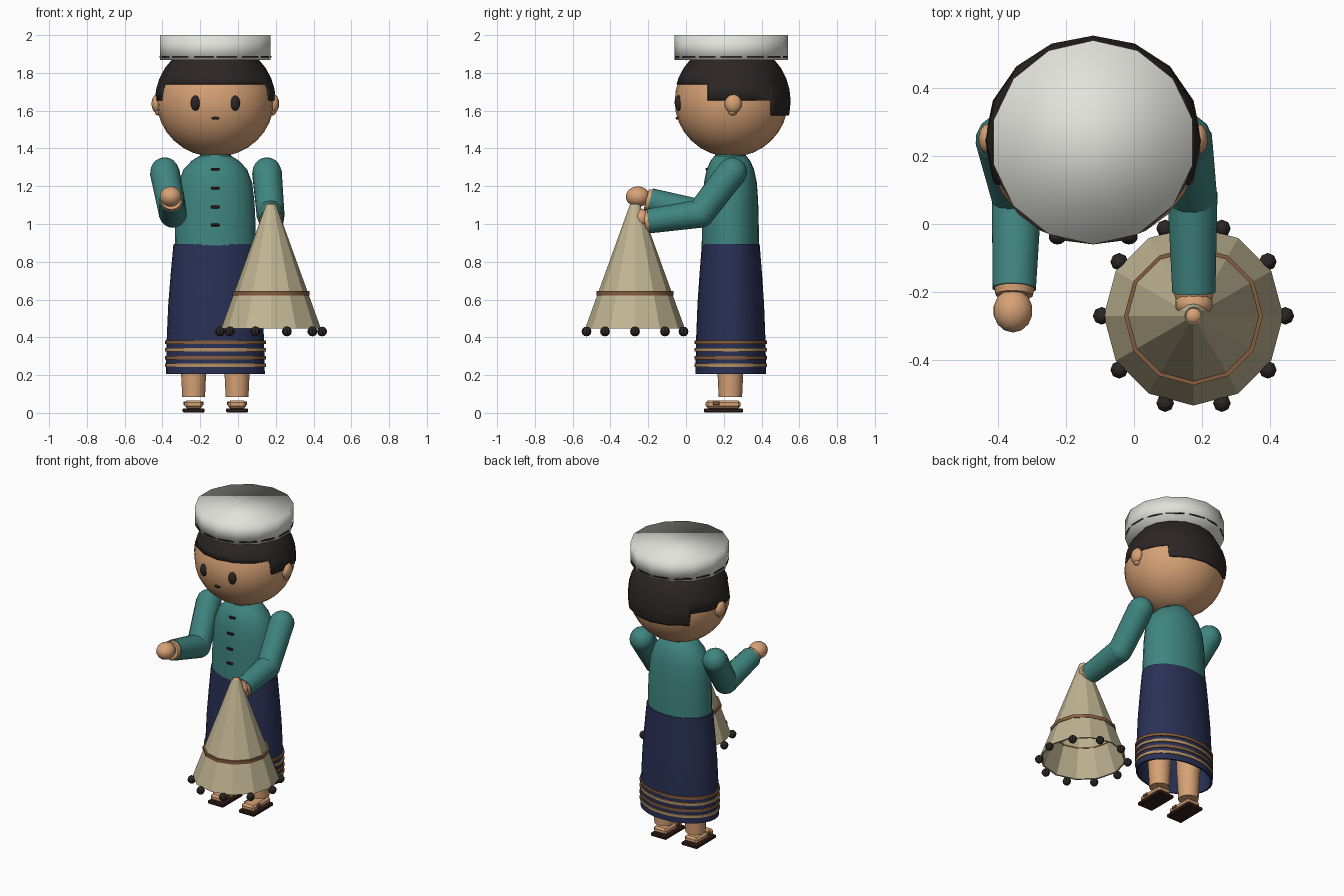
import bpy, bmesh, math
from mathutils import Vector, Matrix

if "Cube" in bpy.data.objects:
    bpy.data.objects.remove(bpy.data.objects["Cube"])

CX, CY = -0.12, 0.24   # body axis


def mat(name, *rgb):
    m = bpy.data.materials.new(name)
    m.diffuse_color = (*rgb, 1)
    m.use_nodes = True
    m.node_tree.nodes["Principled BSDF"].inputs["Base Color"].default_value = m.diffuse_color
    return m


SKIN = mat("skin", 0.68, 0.36, 0.18)
TEAL = mat("teal cloth", 0.05, 0.235, 0.215)
NAVY = mat("navy cloth", 0.022, 0.03, 0.09)
DARK = mat("charcoal", 0.025, 0.019, 0.019)
WHITE = mat("off white", 0.76, 0.76, 0.72)
STRAW = mat("pale straw", 0.53, 0.46, 0.29)
BROWN = mat("brown", 0.24, 0.11, 0.05)
TAN = mat("tan stripe", 0.47, 0.28, 0.13)
SOLE = mat("dark brown", 0.035, 0.014, 0.011)


def finish(name, bm, material, angle=40):
    """Turn a bmesh into an object; angle 0 keeps flat faces."""
    bmesh.ops.recalc_face_normals(bm, faces=bm.faces[:])
    me = bpy.data.meshes.new(name)
    bm.to_mesh(me)
    bm.free()
    me.materials.append(material)
    ob = bpy.data.objects.new(name, me)
    bpy.context.collection.objects.link(ob)
    if angle >= 180:
        for p in me.polygons:
            p.use_smooth = True
    elif angle:
        bpy.ops.object.select_all(action='DESELECT')
        ob.select_set(True)
        bpy.context.view_layer.objects.active = ob
        bpy.ops.object.shade_smooth_by_angle(angle=math.radians(angle))
    return ob


def place(loc, scale):
    return Matrix.Translation(loc) @ Matrix.Diagonal((*scale, 1))


def ball(name, loc, scale, material, seg=16, rings=10, angle=60):
    bm = bmesh.new()
    bmesh.ops.create_uvsphere(bm, u_segments=seg, v_segments=rings, radius=1,
                              matrix=place(loc, scale))
    return finish(name, bm, material, angle)


def box(name, loc, size, material, bevel=0.0):
    bm = bmesh.new()
    bmesh.ops.create_cube(bm, size=1, matrix=place(loc, size))
    if bevel:
        bmesh.ops.bevel(bm, geom=bm.edges[:], offset=bevel, segments=1, affect='EDGES')
    return finish(name, bm, material, 0)


def lathe(name, profile, x, y, material, seg=24, caps=(True, True), closed=False, angle=40):
    """Elliptical rings (rx, ry, z) joined from bottom to top."""
    bm = bmesh.new()
    rings = [[bm.verts.new((x + rx * math.sin(math.tau * i / seg),
                            y + ry * math.cos(math.tau * i / seg), z))
              for i in range(seg)] for rx, ry, z in profile]
    pairs = list(zip(rings, rings[1:]))
    if closed:
        pairs.append((rings[-1], rings[0]))
    for a, b in pairs:
        for i in range(seg):
            j = (i + 1) % seg
            bm.faces.new((a[i], a[j], b[j], b[i]))
    if not closed:
        if caps[0]:
            bm.faces.new(rings[0])
        if caps[1]:
            bm.faces.new(rings[-1])
    return finish(name, bm, material, angle)


def band(name, rx, ry, z, half, material, x, y, seg=24, thick=0.012):
    """Slim closed hoop around an axis."""
    prof = [(rx - thick, ry - thick, z - half), (rx, ry, z - half),
            (rx, ry, z + half), (rx - thick, ry - thick, z + half)]
    return lathe(name, prof, x, y, material, seg, closed=True)


def limb(name, p, q, r1, r2, material, seg=14):
    """Tapered tube from p to q."""
    p, q = Vector(p), Vector(q)
    d = q - p
    bm = bmesh.new()
    bmesh.ops.create_cone(bm, cap_ends=True, segments=seg, radius1=r1, radius2=r2, depth=d.length,
                          matrix=Matrix.Translation((p + q) / 2)
                          @ d.to_track_quat('Z', 'Y').to_matrix().to_4x4())
    return finish(name, bm, material)


# Head and ears
HZ = 1.65
ball("head", (CX, CY, HZ), (0.31, 0.30, 0.295), SKIN, 24, 16)
for s, side in ((-1, "right"), (1, "left")):
    ball(side + "_ear", (CX + s * 0.308, 0.25, 1.637), (0.03, 0.046, 0.05), SKIN, 12, 8)
    ball(side + "_ear_lobe", (CX + s * 0.303, 0.247, 1.598), (0.02, 0.026, 0.024), SKIN, 10, 6)
    ball(side + "_eye", (CX + s * 0.105, -0.038, 1.64), (0.026, 0.022, 0.04), DARK, 14, 10)
ball("mouth", (CX, -0.047, 1.56), (0.022, 0.008, 0.008), SOLE, 10, 6)

# Hair shell with a stepped hairline: high at front, low at the nape
bm = bmesh.new()
bmesh.ops.create_uvsphere(bm, u_segments=16, v_segments=16, radius=1,
                          matrix=place((CX, 0.245, HZ), (0.32, 0.309, 0.318)))
STEPS = ((0.115, 1.74), (0.455, 1.655), (9.0, 1.575))
for y, z in STEPS:
    for co, no in (((0, y, 0), (0, 1, 0)), ((0, 0, z), (0, 0, 1))):
        bmesh.ops.bisect_plane(bm, geom=bm.verts[:] + bm.edges[:] + bm.faces[:],
                               plane_co=co, plane_no=no)
drop = []
for f in bm.faces:
    c = f.calc_center_median()
    limit = next(z for y, z in STEPS if c.y < y)
    if c.z < limit:
        drop.append(f)
bmesh.ops.delete(bm, geom=drop, context='FACES')
hair = finish("hair", bm, DARK, 40)
shell = hair.modifiers.new("thickness", 'SOLIDIFY')
shell.thickness = 0.012
shell.offset = -1

# Round flat cap with a thin hem
lathe("cap", [(0.3, 0.3, 1.867), (0.3, 0.3, 2.0)], CX, CY, WHITE, 14, angle=180)
band("cap_hem", 0.2995, 0.2995, 1.885, 0.004, DARK, CX, CY, 22)

# Jacket with collar and buttons
lathe("jacket", [(0.215, 0.152, 0.885), (0.213, 0.15, 1.0), (0.207, 0.147, 1.12),
                 (0.195, 0.14, 1.22), (0.168, 0.125, 1.29), (0.125, 0.105, 1.335),
                 (0.085, 0.085, 1.36)], CX, 0.235, TEAL, 24)
lathe("collar", [(0.085, 0.085, 1.335), (0.08, 0.08, 1.385)], CX, 0.235, TEAL, 20)
for i, (z, y) in enumerate(((0.995, 0.085), (1.09, 0.087), (1.19, 0.093), (1.29, 0.112))):
    box("button_%d" % (i + 1), (CX, y, z), (0.044, 0.016, 0.014), SOLE, 0.003)

# Long skirt, open below, with woven stripes near the hem
lathe("skirt", [(0.25, 0.178, 0.205), (0.262, 0.187, 0.205), (0.258, 0.184, 0.38),
                (0.249, 0.176, 0.58), (0.236, 0.165, 0.74), (0.222, 0.153, 0.893),
                (0.2, 0.14, 0.893), (0.235, 0.165, 0.58)], CX, 0.237, NAVY, 28, closed=True)
for i, z in enumerate((0.252, 0.292, 0.334, 0.375)):
    band("skirt_stripe_%d" % (i + 1), 0.267, 0.191, z, 0.009,
         (TAN, BROWN)[i % 2], CX, 0.237, 28)

# Legs, feet and sandals
for s, side in ((-1, "right"), (1, "left")):
    x = CX + s * 0.115
    lathe(side + "_leg", [(0.062, 0.062, 0.085), (0.066, 0.066, 0.17), (0.073, 0.073, 0.3),
                          (0.078, 0.078, 0.5)], x, 0.235, SKIN, 14)
    box(side + "_foot", (x, 0.197, 0.045), (0.095, 0.185, 0.042), SKIN, 0.012)
    box(side + "_sole", (x, 0.199, 0.013), (0.116, 0.208, 0.022), SOLE, 0.005)
    box(side + "_strap", (x, 0.16, 0.051), (0.107, 0.036, 0.02), BROWN, 0.003)

# Arms: shoulder, elbow, wrist and hand for each side
ARMS = {
    "right": ((-0.388, 0.245, 1.275), (-0.345, 0.075, 1.055), (-0.352, -0.19, 1.125),
              (-0.356, -0.255, 1.145), (0.058, 0.064, 0.054)),
    "left": ((0.153, 0.245, 1.275), (0.172, 0.075, 1.055), (0.176, -0.2, 1.015),
             (0.176, -0.235, 1.03), (0.056, 0.042, 0.05)),
}
for side, (sh, el, wr, hand, size) in ARMS.items():
    ball(side + "_shoulder", sh, (0.078,) * 3, TEAL, 14, 10)
    limb(side + "_upper_sleeve", sh, el, 0.079, 0.074, TEAL)
    ball(side + "_elbow", el, (0.075,) * 3, TEAL, 14, 10)
    limb(side + "_fore_sleeve", el, wr, 0.075, 0.065, TEAL)
    tip = Vector(wr) + (Vector(wr) - Vector(el)).normalized() * 0.02
    limb(side + "_wrist", wr, tip, 0.06, 0.055, SKIN)
    ball(side + "_hand", hand, size, SKIN, 14, 10)

# Faceted casting net hanging from the left hand, open below
NX, NY = 0.175, -0.27
lathe("net", [(0.253, 0.253, 0.446), (0.264, 0.264, 0.446), (0.026, 0.026, 1.105),
              (0.012, 0.012, 1.09)], NX, NY, STRAW, 12, closed=True, angle=0)
ball("net_knot", (NX, NY, 1.092), (0.026, 0.026, 0.02), SKIN, 12, 8)
band("net_band", 0.204, 0.204, 0.633, 0.011, BROWN, NX, NY, 12, 0.02)

# Weights around the net rim
for i in range(10):
    a = math.tau * i / 10
    ball("net_weight_%d" % (i + 1),
         (NX + 0.27 * math.cos(a), NY + 0.27 * math.sin(a), 0.431),
         (0.026,) * 3, DARK, 8, 6, 0)
